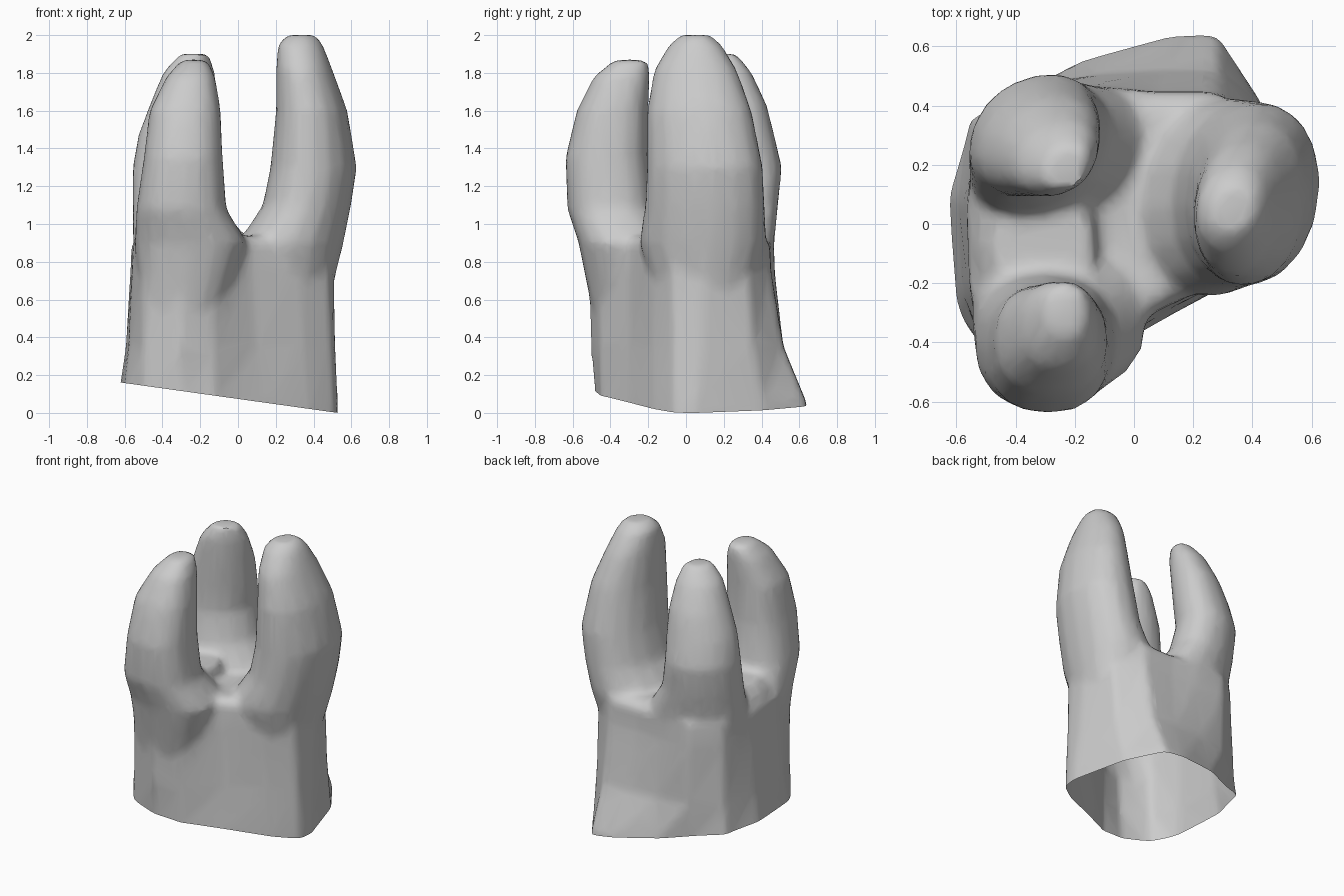
import bpy
import bmesh
from math import cos, sin, tau, copysign
from mathutils import Vector

cube = bpy.data.objects.get("Cube")
if cube:
    bpy.data.objects.remove(cube, do_unlink=True)

# Outlines of the trunk, counter-clockwise from the right lobe
FOOT = [(.52, -.06), (.53, .05), (.43, .41), (.28, .64), (.14, .64), (-.14, .57),
        (-.33, .46), (-.56, .36), (-.64, .1), (-.61, -.28), (-.5, -.43),
        (-.3, -.48), (-.12, -.45), (.14, -.3), (.38, -.17)]
SHOULDER = [(.49, -.07), (.51, .1), (.45, .33), (.28, .45), (.06, .45), (-.12, .47),
            (-.35, .47), (-.52, .34), (-.57, .08), (-.56, -.22), (-.5, -.44),
            (-.3, -.52), (-.13, -.46), (.07, -.3), (.33, -.18)]

# Each lobe: height, centre x and y, radius x and y
FRONT_LOBE = [(.5, -.3, -.3, .21, .19), (.9, -.25, -.31, .3, .26),
              (1.08, -.3, -.4, .24, .23), (1.35, -.29, -.42, .21, .22),
              (1.6, -.28, -.39, .19, .19), (1.78, -.25, -.34, .13, .15),
              (1.87, -.23, -.29, .07, .09)]
BACK_LOBE = [(.5, -.3, .26, .22, .19), (.9, -.25, .23, .31, .24),
             (1.1, -.32, .27, .24, .22), (1.3, -.34, .3, .22, .21),
             (1.47, -.32, .28, .21, .19), (1.63, -.29, .26, .18, .17),
             (1.8, -.26, .22, .14, .13), (1.9, -.23, .19, .08, .08)]
SIDE_LOBE = [(.5, .28, .09, .18, .22), (.9, .28, .09, .28, .34),
             (1.1, .365, .1, .235, .32), (1.3, .4, .1, .23, .31),
             (1.6, .39, .07, .19, .28), (1.82, .35, .05, .15, .22),
             (1.95, .33, .05, .12, .14), (2, .335, .05, .08, .08)]

# Raised web between the two lobes on the right-hand side
WEB = [(.7, -.33, -.05, .2, .22), (.95, -.33, -.06, .21, .22),
       (1.04, -.3, -.09, .17, .16)]


def loft(bm, rings):
    """Skin a closed solid over a stack of equal rings."""
    rows = [[bm.verts.new(p) for p in ring] for ring in rings]
    n = len(rows[0])
    for low, high in zip(rows, rows[1:]):
        for i in range(n):
            j = (i + 1) % n
            bm.faces.new((low[i], low[j], high[j], high[i]))
    bm.faces.new(rows[0][::-1])
    bm.faces.new(rows[-1])


def trunk_ring(z, blend, size=1):
    ring = []
    for a, b in zip(FOOT, SHOULDER):
        p = Vector(a).lerp(Vector(b), blend) * size
        ring.append((p.x, p.y, z))
    return ring


def squared(t, power):
    return copysign(abs(t) ** power, t)


def lobe_ring(z, cx, cy, rx, ry, power, skew, sides=16):
    """Rounded outline; skew stretches it along one diagonal."""
    angles = [tau * i / sides for i in range(sides)]
    return [(cx + rx * squared(cos(a), power),
             cy + ry * squared(sin(a + skew), power), z) for a in angles]


# Trunk with a low floor between the lobes
bm = bmesh.new()
loft(bm, [trunk_ring(-.2, 0), trunk_ring(.05, 0), trunk_ring(.35, .65),
          trunk_ring(.75, 1), trunk_ring(.9, 1, .99), trunk_ring(.94, 1, .85),
          trunk_ring(.93, 1, .4)])

# Three lobes, spreading at their roots to meet in narrow valleys
for levels, power, skew in ((FRONT_LOBE, .85, 0), (BACK_LOBE, .95, .25),
                            (SIDE_LOBE, .95, .12), (WEB, .8, 0)):
    loft(bm, [lobe_ring(*level, power, skew) for level in levels])
bmesh.ops.recalc_face_normals(bm, faces=bm.faces)
mesh = bpy.data.meshes.new("three_lobed_shell")
bm.to_mesh(mesh)
bm.free()
shell = bpy.data.objects.new("three_lobed_shell", mesh)
bpy.context.collection.objects.link(shell)

# Fuse the solids into one softly blended skin
fuse = shell.modifiers.new("fuse", 'REMESH')
fuse.mode = 'VOXEL'
fuse.voxel_size = .025
soften = shell.modifiers.new("soften", 'SMOOTH')
soften.factor = .5
soften.iterations = 8
thin = shell.modifiers.new("thin", 'DECIMATE')
thin.ratio = .2
graph = bpy.context.evaluated_depsgraph_get()
skin = bpy.data.meshes.new_from_object(shell.evaluated_get(graph))
shell.modifiers.clear()
shell.data = skin
skin.name = "shell_skin"
bpy.data.meshes.remove(mesh)

# Open the underside along a slanted rim
bm = bmesh.new()
bm.from_mesh(skin)
bmesh.ops.bisect_plane(bm, geom=bm.verts[:] + bm.edges[:] + bm.faces[:],
                       plane_co=(0, 0, .074), plane_no=(.14, 0, 1),
                       clear_inner=True)
bm.to_mesh(skin)
bm.free()

# Plain grey finish
grey = bpy.data.materials.new("light_grey")
grey.use_nodes = True
colour = (.6, .6, .6, 1)
grey.diffuse_color = colour
grey.node_tree.nodes["Principled BSDF"].inputs["Base Color"].default_value = colour
skin.materials.clear()
skin.materials.append(grey)
for face in skin.polygons:
    face.material_index = 0

bpy.ops.object.select_all(action='DESELECT')
shell.select_set(True)
bpy.context.view_layer.objects.active = shell
bpy.ops.object.shade_smooth_by_angle(angle=.7)
